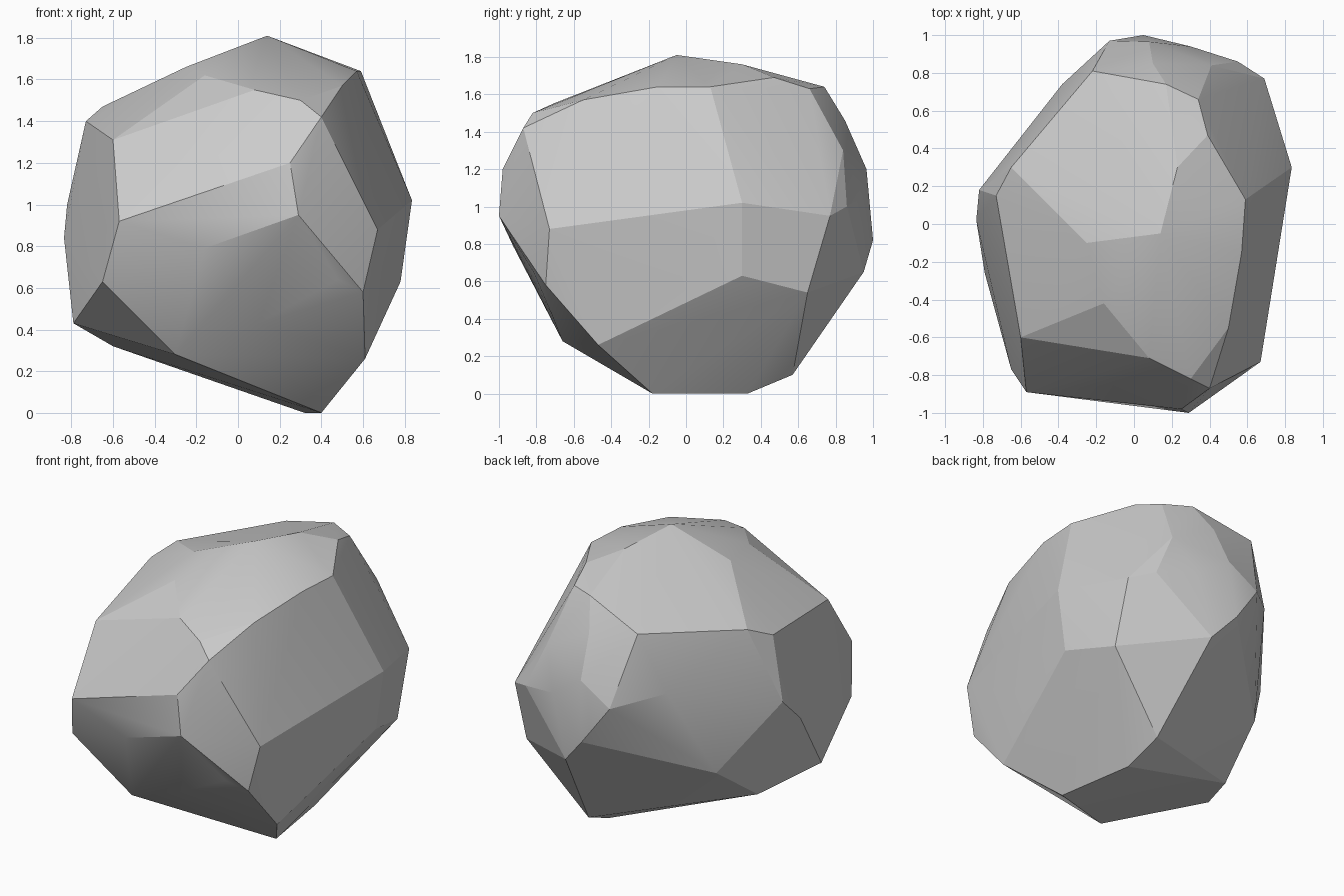
import bpy, bmesh

# Chipped corners of the boulder, grouped by side
crown = [(.14, -.05, 1.81), (-.25, -.1, 1.66), (-.65, .3, 1.47), (-.22, .81, 1.52),
         (.17, .74, 1.64), (.23, .3, 1.76), (.39, .47, 1.69), (.59, .13, 1.64), (.57, -.15, 1.64)]
front = [(-.16, -.42, 1.62), (.08, -.71, 1.55), (.3, -.82, 1.5), (-.6, -.6, 1.31),
         (.4, -.87, 1.42), (.5, -.55, 1.57), (.25, -.98, 1.2), (.29, -1, .95),
         (-.16, -.925, .79), (-.57, -.89, .92), (.67, -.73, .88), (.6, -.75, .58), (.48, -.81, .64)]
left = [(-.73, .15, 1.4), (-.82, .18, 1.0), (-.835, .02, .84), (-.54, .46, .57),
        (-.79, -.26, .43), (-.65, -.77, .63)]
back = [(-.13, .97, 1.07), (.05, 1, .82), (-.38, .74, 1.15), (.2, .95, .65), (.08, .965, 1.2),
        (.3, .94, 1.05), (.34, .66, 1.63), (.41, .84, 1.3), (.69, .77, .95),
        (.55, .86, 1.0), (.1, .85, 1.46)]
right = [(.835, .3, 1.02), (.78, .3, .63), (.71, -.1, .53), (.69, .65, .54), (.61, -.47, .26)]
base = [(.4, -.18, 0), (.32, .33, 0), (.3, .57, .1), (-.3, -.66, .28),
        (-.6, .12, .32), (.1, -.72, .43)]

# Wrap the corners in a hull
bm = bmesh.new()
for group in (crown, front, left, back, right, base):
    for p in group:
        bm.verts.new(p)
bmesh.ops.convex_hull(bm, input=bm.verts[:])
bmesh.ops.delete(bm, geom=[v for v in bm.verts if not v.link_faces], context='VERTS')
bmesh.ops.recalc_face_normals(bm, faces=bm.faces[:])

mesh = bpy.data.meshes.new("boulder")
bm.to_mesh(mesh)
bm.free()
boulder = bpy.data.objects.new("boulder", mesh)
bpy.context.collection.objects.link(boulder)

# Soft shading inside each facet, crisp breaks between them
bpy.context.view_layer.objects.active = boulder
boulder.select_set(True)
bpy.ops.object.shade_smooth_by_angle(angle=.24)
